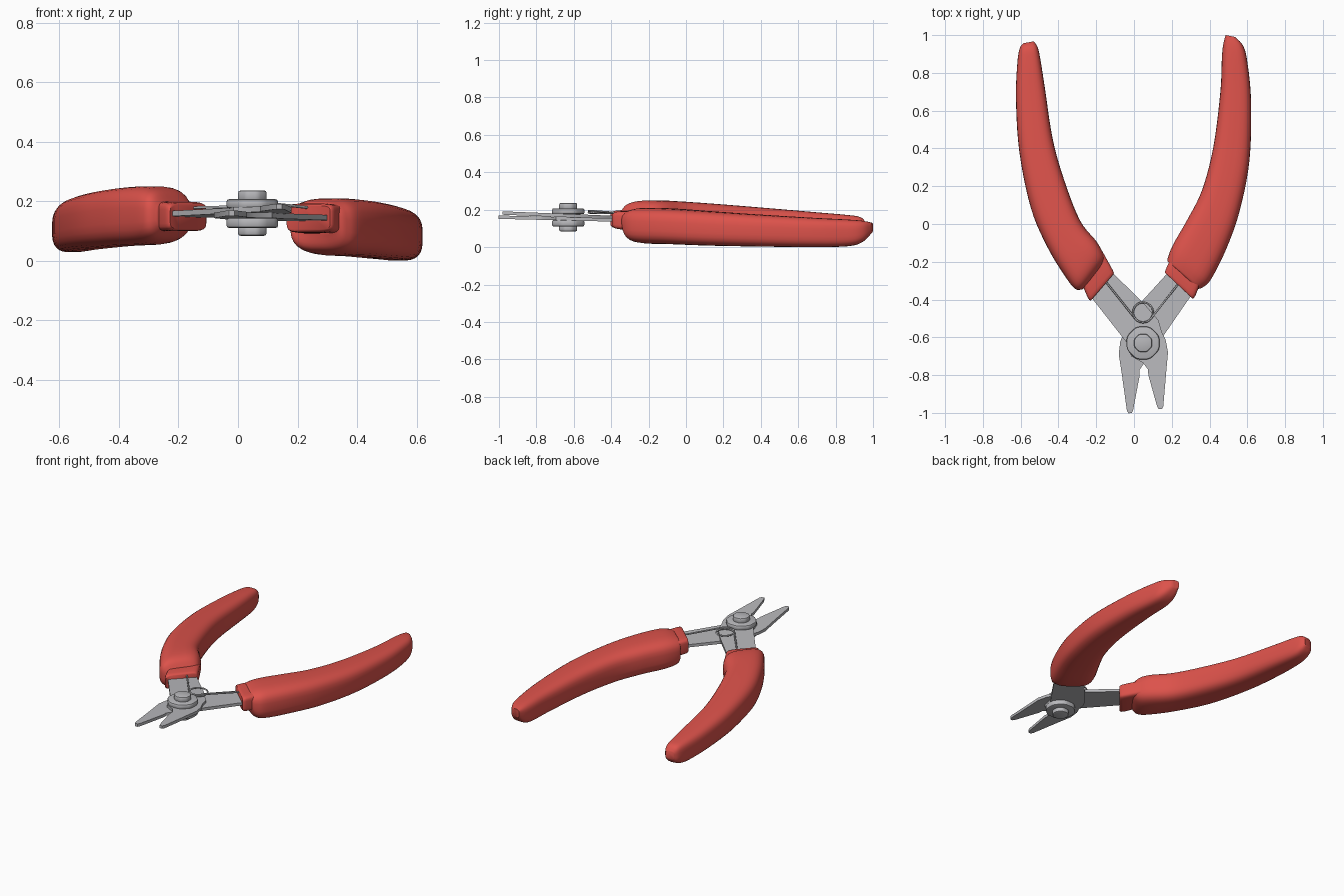
import bpy, bmesh, math
from mathutils import Vector, Matrix

if "Cube" in bpy.data.objects:
    bpy.data.objects.remove(bpy.data.objects["Cube"])

PIVOT = Vector((0.048, -0.63, 0))


def material(name, rgb):
    m = bpy.data.materials.new(name)
    m.diffuse_color = (*rgb, 1)
    m.use_nodes = True
    m.node_tree.nodes["Principled BSDF"].inputs["Base Color"].default_value = m.diffuse_color
    return m


RED = material("red_grip", (0.72, 0.085, 0.07))
STEEL = material("grey_steel", (0.48, 0.48, 0.50))


def finish(obj, mat, angle=35):
    obj.data.materials.append(mat)
    bpy.ops.object.select_all(action='DESELECT')
    obj.select_set(True)
    bpy.context.view_layer.objects.active = obj
    bpy.ops.object.shade_smooth_by_angle(angle=math.radians(angle))
    return obj


def to_object(bm, name, mat, angle=35):
    bmesh.ops.recalc_face_normals(bm, faces=bm.faces)
    me = bpy.data.meshes.new(name)
    bm.to_mesh(me)
    bm.free()
    obj = bpy.data.objects.new(name, me)
    bpy.context.collection.objects.link(obj)
    return finish(obj, mat, angle)


def smooth_keys(keys, steps):
    """Catmull-Rom interpolation of section keys."""
    out = []
    for i in range(len(keys) - 1):
        a, b = keys[max(i - 1, 0)], keys[i]
        c, d = keys[i + 1], keys[min(i + 2, len(keys) - 1)]
        for s in range(steps):
            t = s / steps
            out.append([0.5 * (2 * q + (r - p) * t + (2 * p - 5 * q + 4 * r - u) * t * t
                               + (3 * q - p - 3 * r + u) * t ** 3)
                        for p, q, r, u in zip(a, b, c, d)])
    return out + [list(keys[-1])]


def loft(name, keys, power, mat, steps=5, sides=28):
    """Rounded-box sections: inner x, y, outer x, y, bottom z, top z."""
    bm = bmesh.new()
    rings = []
    for ix, iy, ox, oy, z0, z1 in smooth_keys(keys, steps):
        ring = []
        for k in range(sides):
            a = 2 * math.pi * (k + 0.5) / sides
            c, s = math.cos(a), math.sin(a)
            u = 0.5 + 0.5 * math.copysign(abs(c) ** (2 / power), c)
            w = 0.5 + 0.5 * math.copysign(abs(s) ** (2 / power), s)
            ring.append(bm.verts.new((ix + (ox - ix) * u, iy + (oy - iy) * u, z0 + (z1 - z0) * w)))
        rings.append(ring)
    for r, q in zip(rings, rings[1:]):
        for k in range(sides):
            j = (k + 1) % sides
            bm.faces.new((r[k], r[j], q[j], q[k]))
    bm.faces.new(rings[0])
    bm.faces.new(rings[-1])
    return to_object(bm, name, mat, 45)


# Curved grips
loft("left_grip", [
    (-.15, -.19, -.27, -.345, .10, .20), (-.165, -.15, -.31, -.345, .07, .237),
    (-.20, -.09, -.36, -.285, .055, .25), (-.286, .02, -.455, -.13, .05, .245),
    (-.37, .235, -.545, .08, .042, .23), (-.43, .45, -.607, .38, .035, .21),
    (-.47, .71, -.625, .66, .03, .187), (-.495, .87, -.618, .85, .03, .172),
    (-.51, .935, -.605, .93, .05, .16), (-.53, .967, -.585, .957, .08, .13)], 3.2, RED)
loft("right_grip", [
    (.19, -.20, .335, -.345, .09, .19), (.176, -.19, .365, -.335, .04, .20),
    (.206, -.11, .41, -.29, .02, .21), (.28, .02, .49, -.13, .015, .205),
    (.36, .18, .56, .07, .008, .192), (.42, .41, .612, .34, .003, .175),
    (.457, .70, .62, .65, .0, .157), (.465, .88, .60, .86, .005, .147),
    (.472, .95, .577, .945, .03, .14), (.485, 1.0, .535, .99, .08, .13)], 3.2, RED)

# Collars at the front of the grips
loft("left_collar", [(-.108, -.265, -.228, -.405, .108, .188), (-.112, -.245, -.245, -.39, .10, .197),
                     (-.17, -.14, -.29, -.28, .10, .20)], 6, RED, 3)
loft("right_collar", [(.168, -.262, .31, -.395, .105, .185), (.166, -.245, .325, -.38, .095, .192),
                      (.21, -.15, .36, -.29, .09, .19)], 6, RED, 3)


# Crossing steel halves: flat outline, gently rising towards the jaws
OUTLINE = [(-.26, -.345), (-.143, -.23), (.048, -.416), (.13, -.51), (.148, -.575), (.168, -.615),
           (.18, -.68), (.17, -.79), (.155, -.965), (.148, -.98), (.13, -.98), (.122, -.965),
           (.076, -.80), (.074, -.77), (.048, -.735), (-.015, -.70), (-.037, -.63)]


def half(name, mirrored, z_back, z_tip):
    pts = [Vector((x, y, 0)) for x, y in OUTLINE]
    if mirrored:
        turn = Matrix.Rotation(0.06, 3, 'Z')
        for p in pts:
            if p.y < -0.9:
                p.y -= 0.017
            p.x = 2 * PIVOT.x - p.x
        pts = [PIVOT + turn @ (p - PIVOT) for p in pts]
    bm = bmesh.new()
    layers = []
    for dz in (-0.009, 0.009):
        layers.append([bm.verts.new((p.x, p.y, z_back + (z_tip - z_back) * (-.3 - p.y) / .7 + dz))
                       for p in pts])
    n = len(pts)
    bm.faces.new(layers[0])
    bm.faces.new(layers[1])
    for i in range(n):
        j = (i + 1) % n
        bm.faces.new((layers[0][i], layers[0][j], layers[1][j], layers[1][i]))
    to_object(bm, name, STEEL, 30)


half("left_arm_right_jaw", False, .155, .183)
half("right_arm_left_jaw", True, .143, .160)


# Pivot washers and rounded nuts
def disc(name, radius, z0, z1, bevel):
    bm = bmesh.new()
    bmesh.ops.create_cone(bm, cap_ends=True, segments=8, radius1=radius, radius2=radius, depth=z1 - z0,
                          matrix=Matrix.Translation((PIVOT.x, PIVOT.y, (z0 + z1) / 2))
                          @ Matrix.Rotation(math.pi / 8, 4, 'Z'))
    upright = [e for e in bm.edges if abs(e.verts[0].co.z - e.verts[1].co.z) > 1e-4]
    bmesh.ops.bevel(bm, geom=upright, offset=radius * 0.2, segments=3, affect='EDGES', profile=0.5)
    rim = [e for e in bm.edges if any(len(f.verts) > 4 for f in e.link_faces)]
    bmesh.ops.bevel(bm, geom=rim, offset=bevel, segments=2, affect='EDGES', profile=0.5)
    to_object(bm, name, STEEL, 40)


disc("top_washer", .094, .176, .207, .009)
disc("top_nut", .052, .20, .236, .008)
disc("bottom_washer", .094, .110, .145, .009)
disc("bottom_nut", .052, .084, .116, .008)
disc("pivot_pin", .07, .13, .185, .002)

# Wire spring: one coil with a leg into each grip
path = [(-.17, -.28, .178)]
for i in range(33):
    t = math.radians(215 + i * (360 + 110) / 32)
    path.append((PIVOT.x + .053 * math.cos(t), -.468 + .053 * math.sin(t), .182 + .012 * i / 32))
path.append((.26, -.285, .176))
curve = bpy.data.curves.new("spring", 'CURVE')
curve.dimensions = '3D'
curve.bevel_depth = 0.005
curve.bevel_resolution = 1
spline = curve.splines.new('POLY')
spline.points.add(len(path) - 1)
for pt, co in zip(spline.points, path):
    pt.co = (*co, 1)
spring = bpy.data.objects.new("spring", curve)
bpy.context.collection.objects.link(spring)
curve.materials.append(STEEL)
